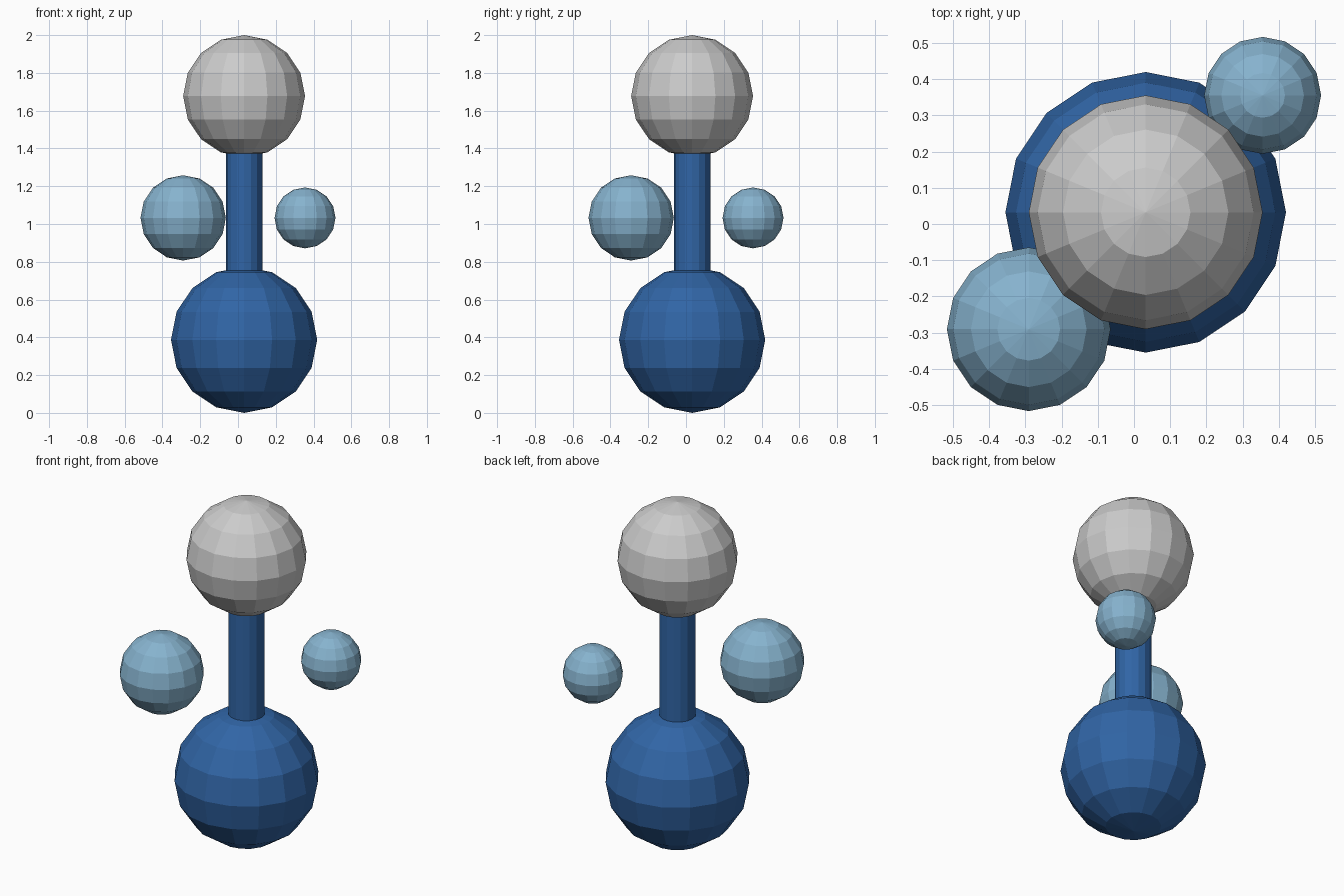
import bpy

if "Cube" in bpy.data.objects:
    bpy.data.objects.remove(bpy.data.objects["Cube"])

U = 2 / 6.2          # radius of the top ball sets the unit
C = 0.1 * U          # axis offset that keeps the whole model centred


def material(name, rgb):
    m = bpy.data.materials.new(name)
    m.diffuse_color = (*rgb, 1)
    m.use_nodes = True
    m.node_tree.nodes["Principled BSDF"].inputs["Base Color"].default_value = m.diffuse_color
    return m


def finish(name, mat):
    ob = bpy.context.object
    ob.name = name
    if mat:
        ob.data.materials.append(mat)
    return ob


def ball(name, offset, height, radius, mat=None):
    bpy.ops.mesh.primitive_uv_sphere_add(
        segments=16, ring_count=8, radius=radius * U,
        location=(C + offset * U, C + offset * U, height * U))
    return finish(name, mat)


dark_blue = material("dark_blue", (0.03, 0.13, 0.38))
light_blue = material("light_blue", (0.24, 0.45, 0.62))

# Base ball and top ball on the central axis
ball("base_ball", 0, 1.2, 1.2, dark_blue)
ball("top_ball", 0, 5.2, 1.0)

# Post joining the two balls
bpy.ops.mesh.primitive_cylinder_add(
    vertices=16, radius=0.3 * U, depth=4 * U, location=(C, C, 3.2 * U))
finish("post", dark_blue)

# Floating side balls on the diagonal
ball("large_side_ball", -1, 3.2, 0.7, light_blue)
ball("small_side_ball", 1, 3.2, 0.5, light_blue)
